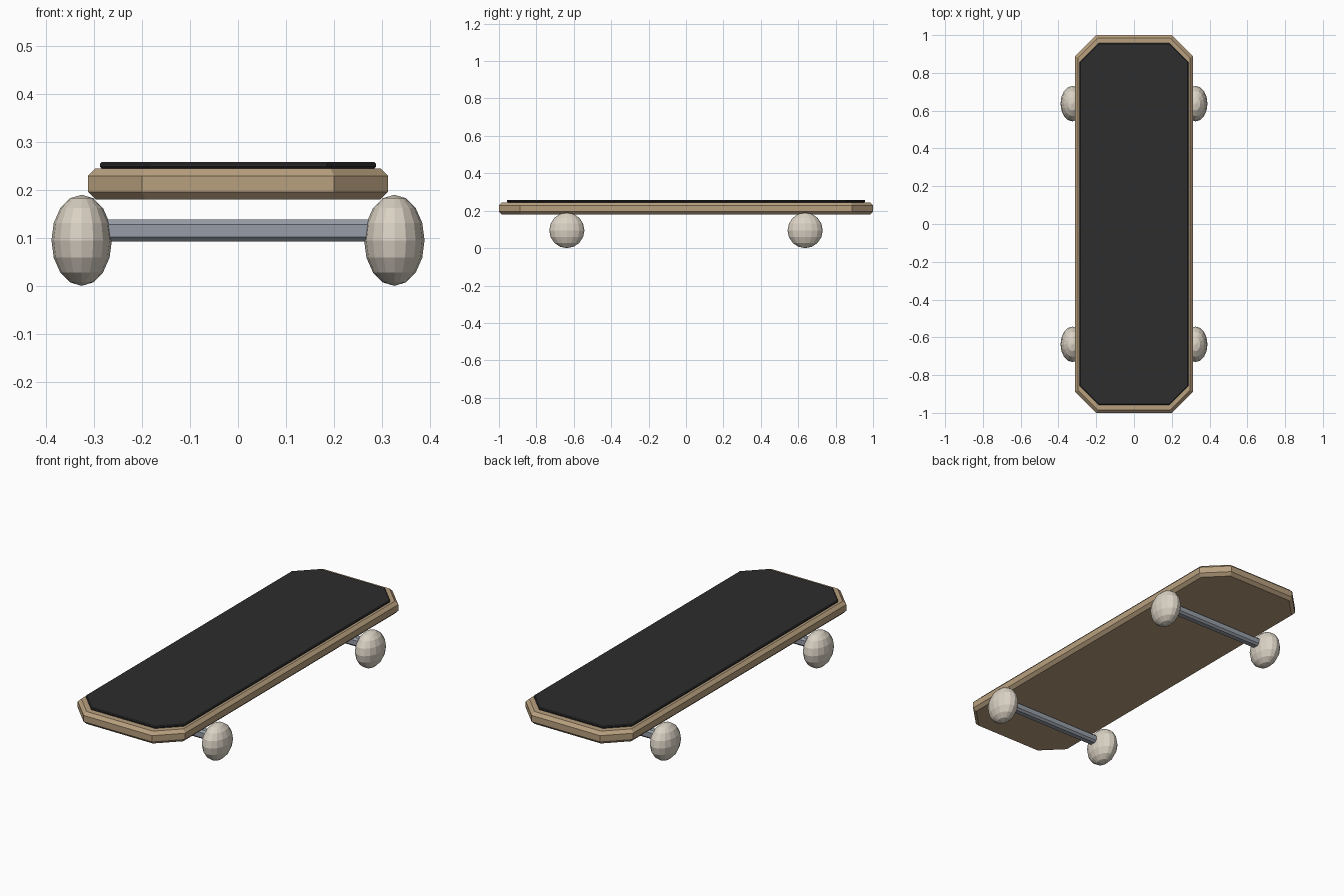
import bpy, bmesh, math

if "Cube" in bpy.data.objects:
    bpy.data.objects.remove(bpy.data.objects["Cube"])


def material(name, color):
    m = bpy.data.materials.new(name)
    m.diffuse_color = (*color, 1)
    m.use_nodes = True
    m.node_tree.nodes["Principled BSDF"].inputs["Base Color"].default_value = m.diffuse_color
    return m


wood = material("wood", (0.48, 0.35, 0.21))
black = material("grip black", (0.026, 0.026, 0.027))
steel = material("steel grey", (0.31, 0.34, 0.39))
cream = material("wheel cream", (0.70, 0.64, 0.55))


def finish(bm, name, mat, loc=(0, 0, 0), bevel=0):
    bmesh.ops.recalc_face_normals(bm, faces=bm.faces)
    mesh = bpy.data.meshes.new(name)
    bm.to_mesh(mesh)
    bm.free()
    mesh.materials.append(mat)
    ob = bpy.data.objects.new(name, mesh)
    ob.location = loc
    bpy.context.collection.objects.link(ob)
    if bevel:
        mod = ob.modifiers.new("edge_chamfer", "BEVEL")
        mod.width = bevel
        mod.segments = 1
        mod.limit_method = "ANGLE"
        mod.angle_limit = math.radians(60)
    return ob


def octagon_slab(name, mat, hx, hy, cx, cy, z0, z1, bevel):
    """Slab with cut corners; hx, hy are half sizes, cx, cy the corner cuts."""
    quarter = [(hx, hy - cy), (hx - cx, hy)]
    outline = (quarter + [(-x, y) for x, y in reversed(quarter)]
               + [(-x, -y) for x, y in quarter]
               + [(x, -y) for x, y in reversed(quarter)])
    bm = bmesh.new()
    base = bm.faces.new([bm.verts.new((x, y, z0)) for x, y in outline])
    top = bmesh.ops.extrude_face_region(bm, geom=[base])
    verts = [g for g in top["geom"] if isinstance(g, bmesh.types.BMVert)]
    bmesh.ops.translate(bm, verts=verts, vec=(0, 0, z1 - z0))
    return finish(bm, name, mat, bevel=bevel)


# Deck and grip sheet
octagon_slab("deck", wood, 0.313, 1.0, 0.113, 0.113, 0.18, 0.245, 0.016)
octagon_slab("grip_sheet", black, 0.288, 0.958, 0.102, 0.102, 0.245, 0.258, 0.004)

for y, end in ((-0.637, "front"), (0.637, "back")):
    # Axle bar
    bm = bmesh.new()
    bmesh.ops.create_cube(bm, size=1)
    bmesh.ops.scale(bm, vec=(0.60, 0.046, 0.046), verts=bm.verts)
    finish(bm, end + "_axle", steel, (0, y, 0.115), 0.01)
    # Wheels
    for x, side in ((-0.326, "left"), (0.326, "right")):
        bm = bmesh.new()
        bmesh.ops.create_uvsphere(bm, u_segments=16, v_segments=8, radius=1)
        bmesh.ops.scale(bm, vec=(0.063, 0.094, 0.095), verts=bm.verts)
        finish(bm, f"{end}_{side}_wheel", cream, (x, y, 0.095))
